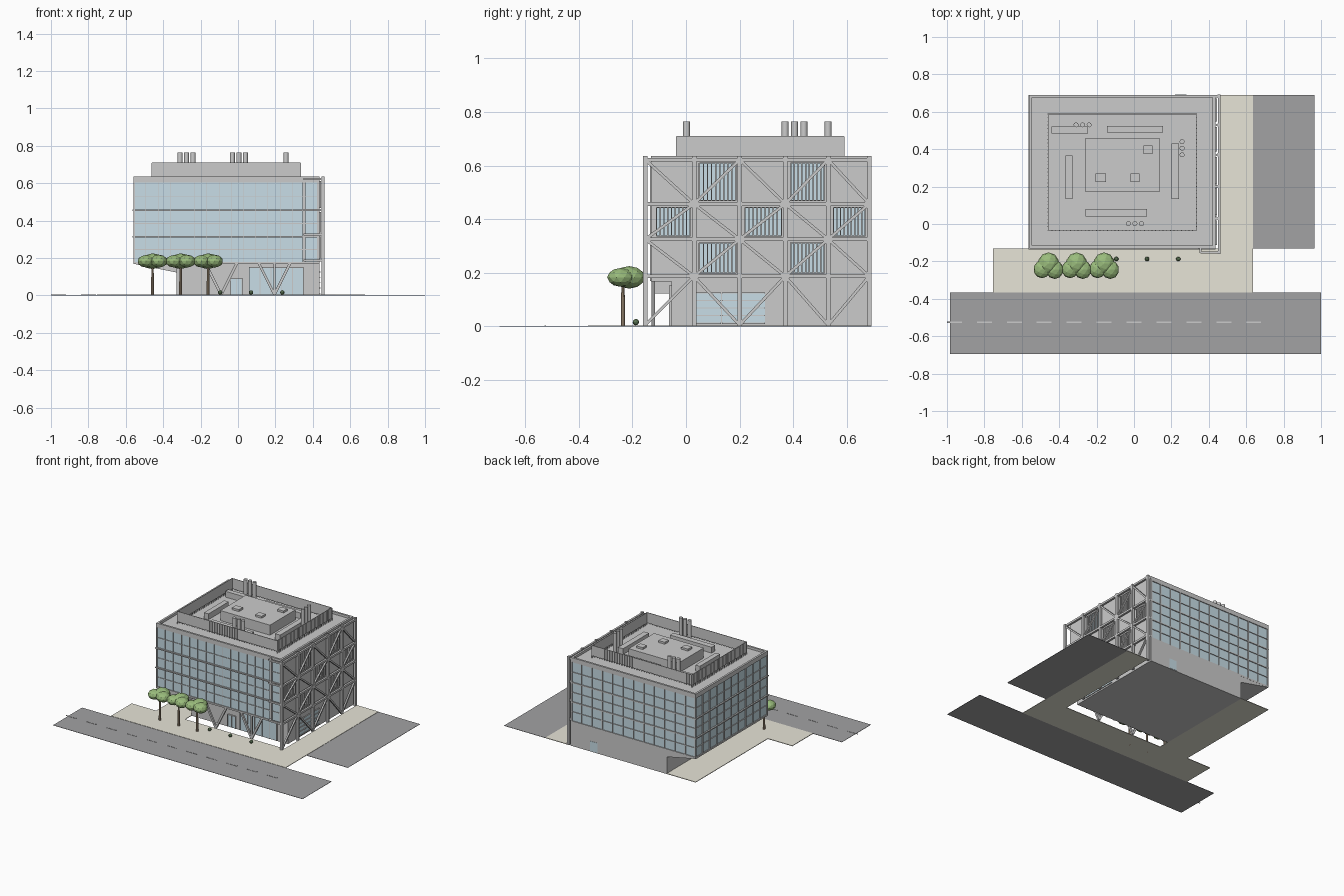
import bpy, bmesh, math
from mathutils import Vector, Matrix

if "Cube" in bpy.data.objects:
    bpy.data.objects.remove(bpy.data.objects["Cube"])

def material(name, col):
    m = bpy.data.materials.new(name)
    m.diffuse_color = (*col, 1)
    m.use_nodes = True
    m.node_tree.nodes["Principled BSDF"].inputs["Base Color"].default_value = m.diffuse_color
    return m

GLASS = material("glass", (0.58, 0.73, 0.80))
PAVE = material("paving", (0.80, 0.78, 0.68))
ROAD = material("asphalt", (0.36, 0.36, 0.37))
LINE = material("road_paint", (0.85, 0.85, 0.85))
BARK = material("bark", (0.42, 0.32, 0.22))
LEAF = material("leaves", (0.32, 0.50, 0.20))
SHRUB = material("shrub", (0.12, 0.20, 0.10))

def finish(name, bm, mat=None):
    bmesh.ops.recalc_face_normals(bm, faces=bm.faces)
    me = bpy.data.meshes.new(name)
    bm.to_mesh(me)
    bm.free()
    ob = bpy.data.objects.new(name, me)
    bpy.context.collection.objects.link(ob)
    if mat:
        me.materials.append(mat)
    return ob

def build(name, boxes=(), bars=(), mat=None):
    """boxes: (x0, x1, y0, y1, z0, z1); bars: (start, end, width)"""
    bm = bmesh.new()
    for x0, x1, y0, y1, z0, z1 in boxes:
        bmesh.ops.create_cube(bm, size=1, matrix=Matrix.Translation(((x0+x1)/2, (y0+y1)/2, (z0+z1)/2))
                              @ Matrix.Diagonal((x1-x0, y1-y0, z1-z0, 1)))
    for a, b, w in bars:
        a, b = Vector(a), Vector(b)
        d = b - a
        bmesh.ops.create_cube(bm, size=1, matrix=Matrix.Translation((a+b)/2)
                              @ d.to_track_quat('Z', 'Y').to_matrix().to_4x4()
                              @ Matrix.Diagonal((w, w, d.length, 1)))
    return finish(name, bm, mat)

def ring(x0, x1, y0, y1, z0, z1, t):
    return [(x0, x1, y0, y0+t, z0, z1), (x0, x1, y1-t, y1, z0, z1),
            (x0, x0+t, y0+t, y1-t, z0, z1), (x1-t, x1, y0+t, y1-t, z0, z1)]

def steps(a, b, n):
    return [a + (b-a)*i/n for i in range(n+1)]

# Site
build("paving", [(-.755, .635, -.365, -.13, 0, .004), (-.56, -.33, -.13, .69, 0, .004),
                 (.462, .635, -.13, .69, 0, .004)], mat=PAVE)
build("road", [(-.985, 1, -.695, -.365, 0, .002)], mat=ROAD)
build("side_yard", [(.635, .965, -.13, .69, 0, .002)], mat=ROAD)
build("road_dashes", [(-1+.16*i, -.92+.16*i, -.528, -.522, .001, .004) for i in range(11)], mat=LINE)

# Building mass
X0, X1, Y0, Y1 = -.56, .435, -.13, .69
build("ground_floor", [(-.33, X1, -.055, Y1, 0, .175)])
build("glazed_volume", [(X0+.006, X1-.01, Y0+.006, Y1-.006, .175, .61)], mat=GLASS)
build("right_wall", [(X1-.012, X1, Y0, Y1, .17, .61)])
build("roof_deck", [(X0+.004, X1-.004, Y0+.004, Y1-.004, .606, .618)])
build("parapet", ring(X0, X1, Y0, Y1, .603, .635, .014))
build("base_trim", ring(X0, X1, Y0, Y1, .168, .18, .012))
build("overhang_floor", [(X0, X1, Y0, Y1, .168, .176)])

# Sloped soffit beneath the left overhang
bm = bmesh.new()
tri = [(X0, .17), (-.325, .122), (-.325, .17)]
f = bm.faces.new([bm.verts.new((x, Y0+.001, z)) for x, z in tri])
ext = bmesh.ops.extrude_face_region(bm, geom=[f])["geom"]
bmesh.ops.translate(bm, vec=(0, Y1-Y0-.002, 0), verts=[v for v in ext if isinstance(v, bmesh.types.BMVert)])
finish("sloped_soffit", bm)

# Curtain wall grid on front, back and left
d, w = .003, .0025
mull = []
for x in steps(X0+w, .355, 14):
    mull += [(x-w/2, x+w/2, Y0+d-.002, Y0+.008, .175, .605)]
for x in steps(X0+w, X1-w, 12):
    mull += [(x-w, x+w, Y1-.008, Y1, .175, .605)]
for y in steps(Y0+w, Y1-w, 10):
    mull += [(X0, X0+.008, y-w, y+w, .175, .605)]
build("mullions", mull)
bands = []
for z in (.245, .385, .53):
    bands += ring(X0+.001, X1-.001, Y0+.002, Y1-.001, z-.002, z+.002, .007)
for z in (.315, .455):
    bands += ring(X0-.004, X1, Y0-.005, Y1, z-.004, z+.004, .014)
build("floor_bands", bands)
build("corner_pier", [(.345, .36, Y0-.004, Y0+.01, .17, .61)])

# Ground floor openings
build("lobby_glass", [(.06, .35, -.06, -.05, .006, .15), (-.04, .022, -.06, -.05, .004, .09),
                      (.22, .28, Y1-.004, Y1+.002, .004, .075)], mat=GLASS)
build("lobby_frames", [(x-.002, x+.002, -.064, -.055, .004, .15) for x in steps(.06, .35, 5)]
      + [(x-.002, x+.002, -.064, -.055, .004, .092) for x in (-.04, -.009, .022)]
      + [(-.042, .024, -.064, -.055, .088, .092), (.06, .35, -.064, -.055, .148, .152)])

# Slanted columns carrying the front
vb = []
for cx in (-.09, .195):
    vb += [((cx, -.122, .004), (cx+s*.083, -.122, .17), .014) for s in (-1, 1)]
vb.append(((.195, -.122, .004), (.195, -.122, .17), .012))
build("front_v_columns", bars=vb)

# Exterior steel frame on the right side
FX = .455
cols = [-.152, .03, .20, .37, .53, .683]
levels = [.005, .187, .325, .457, .622]
fb = [((FX, y, 0), (FX, y, .635), .017) for y in cols]
fb += [((FX, cols[0], z), (FX, cols[-1], z), .014) for z in levels[1:]]
fb += [((X1-.01, y, z), (FX, y, z), .011) for y in cols[1:] for z in levels[1:]]
windows, slats = [], []
for r in range(4):
    for c in range(5):
        a, b, z0, z1 = cols[c], cols[c+1], levels[r], levels[r+1]
        rising = (r + c) % 2 == 0
        fb.append(((FX, a, z0 if rising else z1), (FX, b, z1 if rising else z0), .011))
        # slatted windows behind the rising braces above ground
        if rising and r == 2 or r in (1, 3) and not (r + c) % 2 and c in (1, 3):
            y0, y1 = max(a, -.13)+.02, b-.014
            windows.append((X1-.004, X1+.001, y0, y1, z0+.013, z1-.013))
            slats += [(X1-.002, X1+.009, y-.0025, y+.0025, z0+.013, z1-.013) for y in steps(y0, y1, 9)]
            slats += [(X1-.002, X1+.009, y0, y1, z-.002, z+.002) for z in (z0+.013, z1-.013)]
build("exterior_frame", bars=fb)
# frame return at the front corner
ret = [((.355, cols[0], z), (FX, cols[0], z), .012) for z in levels[1:]]
ret += [((.355, cols[0]-.004, z), (.355, Y0+.005, z), .011) for z in levels[1:]]
build("frame_return", bars=ret)
for y0, y1 in ((.037, .13), (.135, .295)):
    windows.append((X1-.004, X1+.001, y0, y1, .01, .125))
    slats += [(X1-.002, X1+.006, y0, y1, z-.002, z+.002) for z in steps(.012, .125, 4)]
build("side_windows", windows, mat=GLASS)
build("side_window_slats", slats)

# Rooftop screen
SX0, SX1, SY0, SY1 = -.46, .335, -.035, .59
build("roof_screen", ring(SX0, SX1, SY0, SY1, .635, .71, .004))
posts = []
for x in steps(SX0, SX1-.004, 40):
    posts += [(x, x+.004, y, y+.004, .63, .708) for y in (SY0-.002, SY1-.002)]
for y in steps(SY0, SY1-.004, 32):
    posts += [(x, x+.004, y, y+.004, .615, .708) for x in (SX0-.002, SX1-.002)]
build("screen_ribs", posts)

# Rooftop plant
Z = .616
build("plant_room", [(-.26, .135, .17, .46, Z, .69)])
build("roof_hatches", [(-.205, -.15, .225, .27, .69, .704), (-.02, .03, .225, .27, .69, .704),
                       (.05, .1, .375, .42, .69, .704)])
build("roof_ducts", [(-.44, -.245, .485, .52, Z, .66), (-.145, .155, .49, .525, Z, .66),
                     (.2, .24, .135, .43, Z, .66), (-.365, -.33, .135, .365, Z, .66),
                     (-.26, .07, .04, .08, Z, .66)])
bm = bmesh.new()
stacks = [(x, .53) for x in (-.31, -.275, -.24)] + [(.257, y) for y in (.37, .405, .44)] \
       + [(x, .002) for x in (-.03, .005, .04)]
for x, y in stacks:
    bmesh.ops.create_cone(bm, cap_ends=True, segments=16, radius1=.013, radius2=.013, depth=.765-Z,
                          matrix=Matrix.Translation((x, y, (.765+Z)/2)))
ob = finish("exhaust_stacks", bm)
bpy.context.view_layer.objects.active = ob
ob.select_set(True)
bpy.ops.object.shade_smooth_by_angle()

# Trees
trunks, crowns = bmesh.new(), bmesh.new()
for x in (-.457, -.307, -.16):
    bmesh.ops.create_cone(trunks, cap_ends=True, segments=8, radius1=.008, radius2=.006, depth=.166,
                          matrix=Matrix.Translation((x, -.235, .083)))
    for dx, dy, r in ((0, .02, .06), (-.035, -.01, .048), (.033, -.012, .05)):
        bmesh.ops.create_icosphere(crowns, subdivisions=2, radius=r,
                                   matrix=Matrix.Translation((x+dx, -.232+dy, .183)) @ Matrix.Diagonal((.95, 1, .7, 1)))
finish("tree_trunks", trunks, BARK)
finish("tree_crowns", crowns, LEAF)

# Small shrubs on the pavement
bm = bmesh.new()
for x in (-.095, .07, .237):
    bmesh.ops.create_icosphere(bm, subdivisions=2, radius=.012, matrix=Matrix.Translation((x, -.187, .016)))
finish("shrubs", bm, SHRUB)
